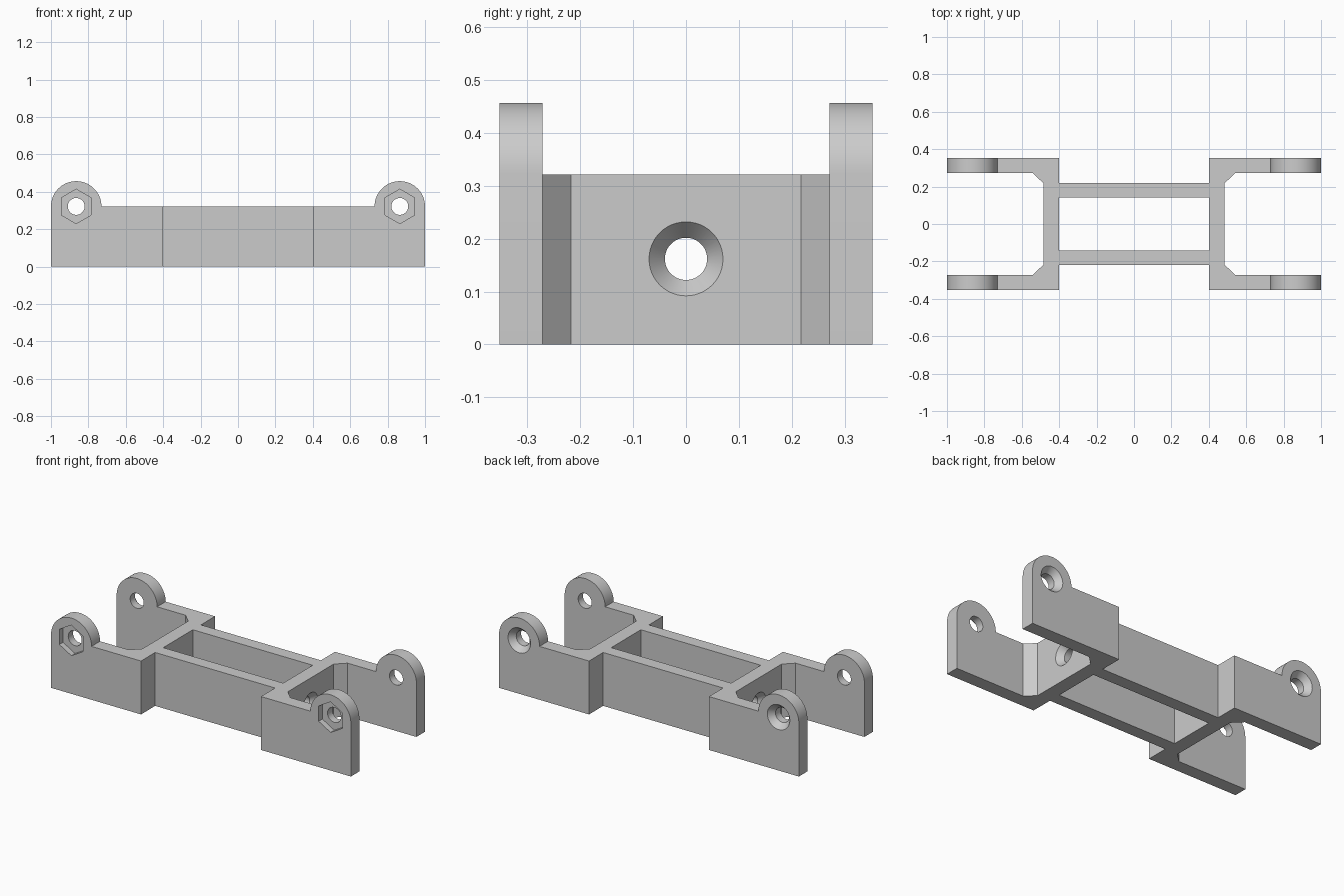
import bpy, bmesh, math

if "Cube" in bpy.data.objects:
    bpy.data.objects.remove(bpy.data.objects["Cube"])

HEIGHT = 0.322           # height of the walls, and of the ear centres
HALF_Y = 0.353           # outer face of the side panels
PANEL_IN = 0.272         # inner face of the side panels
EAR_X, EAR_R = 0.865, 0.135
BORE_Z = 0.162

grey = bpy.data.materials.new("plain_grey")
grey.use_nodes = True
colour = (0.6, 0.6, 0.6, 1)
grey.diffuse_color = colour
grey.node_tree.nodes["Principled BSDF"].inputs["Base Color"].default_value = colour


# Placements turn (u, v, w) into a point; w is the extrusion direction
def along_x(u, v, w): return (w, u, v)
def along_y(u, v, w): return (u, w, v)
def along_z(u, v, w): return (u, v, w)


def solid(name, start, w0, w1, place, end=None):
    """Prism, or loft, from one outline to another of equal length."""
    bm = bmesh.new()
    a = [bm.verts.new(place(u, v, w0)) for u, v in start]
    b = [bm.verts.new(place(u, v, w1)) for u, v in (end or start)]
    bm.faces.new(a)
    bm.faces.new(b)
    for i in range(len(a)):
        j = (i + 1) % len(a)
        bm.faces.new((a[i], a[j], b[j], b[i]))
    bmesh.ops.recalc_face_normals(bm, faces=bm.faces)
    mesh = bpy.data.meshes.new(name)
    bm.to_mesh(mesh)
    bm.free()
    mesh.materials.append(grey)
    ob = bpy.data.objects.new(name, mesh)
    bpy.context.collection.objects.link(ob)
    return ob


def arc(u, v, r, n, sweep=2 * math.pi, first=0.0):
    count = n if sweep == 2 * math.pi else n + 1
    return [(u + r * math.cos(first + sweep * i / n),
             v + r * math.sin(first + sweep * i / n)) for i in range(count)]


def combine(body, other, operation):
    mod = body.modifiers.new(operation.lower(), 'BOOLEAN')
    mod.operation, mod.solver, mod.object = operation, 'EXACT', other
    bpy.context.view_layer.objects.active = body
    bpy.ops.object.modifier_apply(modifier=mod.name)
    bpy.data.objects.remove(other)


def countersink(u, v, surface, side, r_hole, r_head, depth, place):
    """Cone that opens outward through a face, with a little overshoot."""
    over = 0.01
    r_over = r_head + over * (r_head - r_hole) / depth
    return solid("countersink_cutter", arc(u, v, r_hole, 48), surface - side * depth,
                 surface + side * over, place, arc(u, v, r_over, 48))


parts, cutters = [], []
for s in (-1, 1):
    # Cross wall with chamfered inner corners
    wall = [(0.40, -0.28), (0.54, -0.28), (0.54, -PANEL_IN), (0.485, -0.218),
            (0.485, 0.218), (0.54, PANEL_IN), (0.54, 0.28), (0.40, 0.28)]
    parts.append(solid("cross_wall", [(s * x, y) for x, y in wall], 0, HEIGHT, along_z))
    # Countersunk bore through the cross wall
    cutters.append(solid("bore_cutter", arc(0, BORE_Z, 0.04, 48), s * 0.3, s * 0.6, along_x))
    cutters.append(countersink(0, BORE_Z, s * 0.485, s, 0.04, 0.07, 0.035, along_x))

    # Side panels, each with a rounded ear at the end
    profile = [(0.40, 0), (1, 0)] + arc(EAR_X, HEIGHT, EAR_R, 32, math.pi) + [(0.40, HEIGHT)]
    for t in (-1, 1):
        parts.append(solid("side_panel", [(s * x, z) for x, z in profile],
                           t * PANEL_IN, t * HALF_Y, along_y))
    # Pivot holes, with hexagonal nut pockets in front and countersinks behind
    cutters.append(solid("pivot_cutter", arc(s * EAR_X, HEIGHT, 0.045, 48), -0.5, 0.5, along_y))
    cutters.append(solid("nut_cutter", arc(s * EAR_X, HEIGHT, 0.092, 6, first=math.pi / 2),
                         -0.4, -HALF_Y + 0.035, along_y))
    cutters.append(countersink(s * EAR_X, HEIGHT, HALF_Y, 1, 0.045, 0.075, 0.035, along_y))

# Long rails joining the two ends
for t in (-1, 1):
    rail = [(-0.43, t * 0.141), (0.43, t * 0.141), (0.43, t * 0.218), (-0.43, t * 0.218)]
    parts.append(solid("long_rail", rail, 0, HEIGHT, along_z))

# Weld everything into one bracket, starting from a rail, then drill it
bracket = parts.pop()
for part in parts:
    combine(bracket, part, 'UNION')
for cutter in cutters:
    combine(bracket, cutter, 'DIFFERENCE')
bracket.name = bracket.data.name = "linkage_bracket"

# Tidy flat areas and shade the curves smooth
bm = bmesh.new()
bm.from_mesh(bracket.data)
bmesh.ops.remove_doubles(bm, verts=bm.verts, dist=0.0001)
bmesh.ops.dissolve_limit(bm, angle_limit=math.radians(0.5), verts=bm.verts, edges=bm.edges)
bm.to_mesh(bracket.data)
bm.free()
bpy.ops.object.select_all(action='DESELECT')
bracket.select_set(True)
bpy.context.view_layer.objects.active = bracket
bpy.ops.object.shade_smooth_by_angle(angle=math.radians(30))
